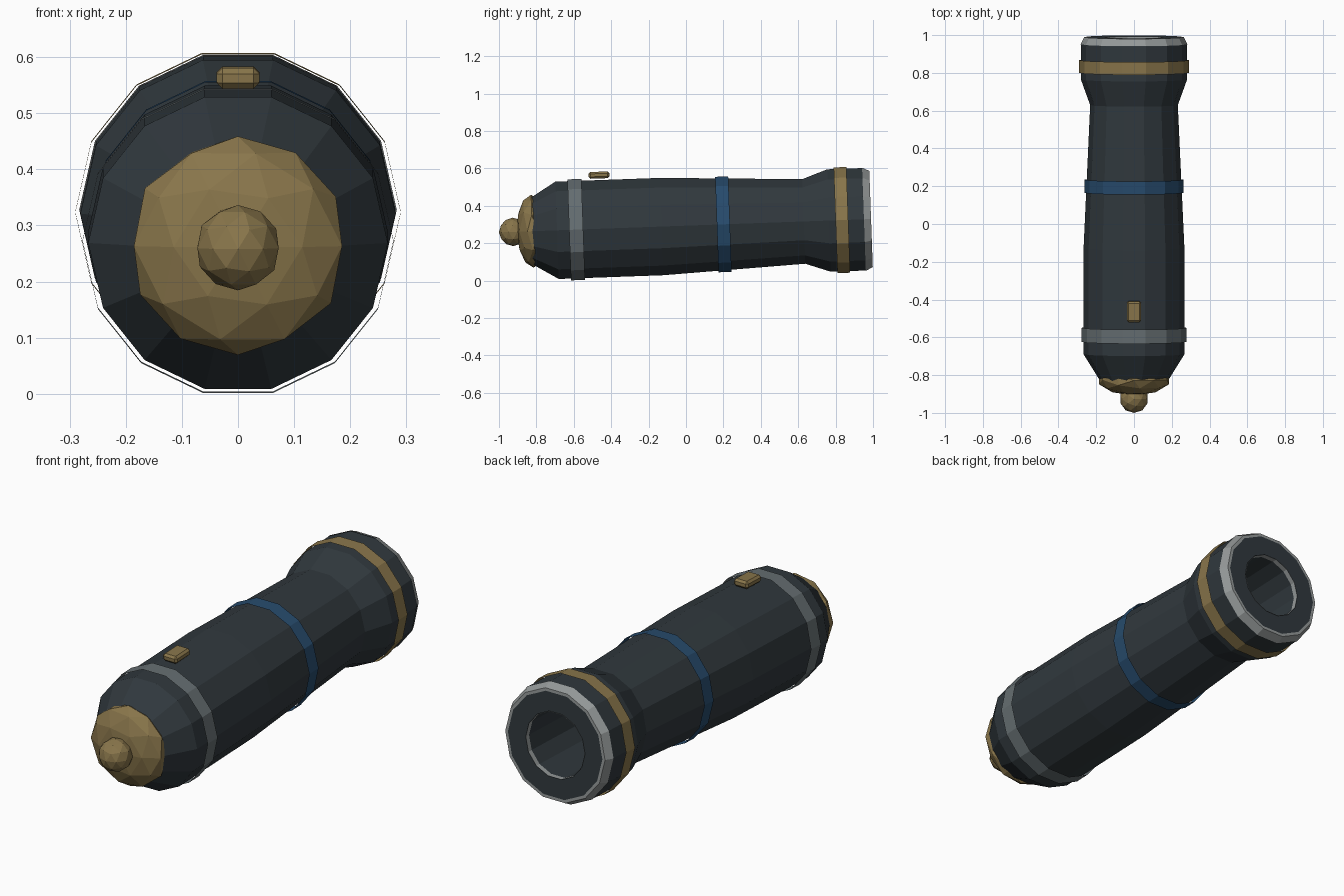
import bpy, bmesh, math
from mathutils import Matrix

if "Cube" in bpy.data.objects:
    bpy.data.objects.remove(bpy.data.objects["Cube"])

SIDES = 14
# barrel axis runs along y with a slight upward tilt towards the muzzle
TILT = Matrix.Translation((0, 0, 0.2935)) @ Matrix.Rotation(math.radians(2.06), 4, 'X')


def material(name, rgb):
    m = bpy.data.materials.new(name)
    m.diffuse_color = (*rgb, 1)
    m.use_nodes = True
    m.node_tree.nodes["Principled BSDF"].inputs["Base Color"].default_value = m.diffuse_color
    return m


IRON = material("dark_iron", (0.03, 0.04, 0.047))
STEEL = material("steel", (0.13, 0.155, 0.165))
BRIGHT = material("bright_steel", (0.30, 0.32, 0.32))
BRONZE = material("bronze", (0.25, 0.18, 0.07))
BLUE = material("blue_paint", (0.02, 0.07, 0.15))


def finish(name, bm, mat):
    me = bpy.data.meshes.new(name)
    bm.to_mesh(me)
    bm.free()
    me.materials.append(mat)
    ob = bpy.data.objects.new(name, me)
    ob.matrix_world = TILT
    bpy.context.collection.objects.link(ob)
    return ob


def lathe(name, profile, mat, capped=False):
    """Spin (position along axis, radius) points around the barrel axis."""
    bm = bmesh.new()
    rings = []
    for s, r in profile:
        angles = [2 * math.pi * k / SIDES for k in range(SIDES)]
        rings.append([bm.verts.new((r * math.cos(a), s, r * math.sin(a))) for a in angles])
    for a, b in zip(rings, rings[1:]):
        for k in range(SIDES):
            n = (k + 1) % SIDES
            bm.faces.new((a[k], b[k], b[n], a[n]))
    if capped:
        bm.faces.new(rings[0])
        bm.faces.new(rings[-1][::-1])
    return finish(name, bm, mat)


def ball(name, s, radius, depth, mat):
    bm = bmesh.new()
    bmesh.ops.create_icosphere(bm, subdivisions=2, radius=1)
    bmesh.ops.transform(bm, verts=bm.verts,
                        matrix=Matrix.Translation((0, s, 0)) @ Matrix.Diagonal((radius, depth, radius, 1)))
    return finish(name, bm, mat)


# barrel with flared muzzle and hollow bore
lathe("barrel", [(-0.83, 0.18), (-0.69, 0.267), (-0.13, 0.267), (0.63, 0.232),
                 (0.765, 0.281), (0.95, 0.281), (0.988, 0.262),
                 (0.988, 0.157), (0.35, 0.157)], IRON, capped=True)

# muzzle edge and bore lip
lathe("muzzle_edge", [(0.952, 0.283), (0.990, 0.264), (0.990, 0.250)], BRIGHT)
lathe("bore_lip", [(0.989, 0.1555), (0.965, 0.1555)], BRIGHT)

# bands, thin open hoops
for name, s0, s1, r, mat in (("rear_band", -0.625, -0.55, 0.277, STEEL),
                             ("middle_band", 0.165, 0.235, 0.262, BLUE),
                             ("muzzle_band", 0.80, 0.868, 0.290, BRONZE)):
    lathe(name, [(s0, r), (s1, r)], mat)

# breech cap and knob
ball("breech_cap", -0.822, 0.195, 0.086, BRONZE)
ball("breech_knob", -0.925, 0.076, 0.076, BRONZE)

# vent block on top
bm = bmesh.new()
bmesh.ops.create_cube(bm, size=1)
bmesh.ops.transform(bm, verts=bm.verts,
                    matrix=Matrix.Translation((0, -0.455, 0.287)) @ Matrix.Diagonal((0.076, 0.112, 0.036, 1)))
bmesh.ops.bevel(bm, geom=bm.edges[:], offset=0.010, segments=1, affect='EDGES')
finish("vent_block", bm, BRONZE)
